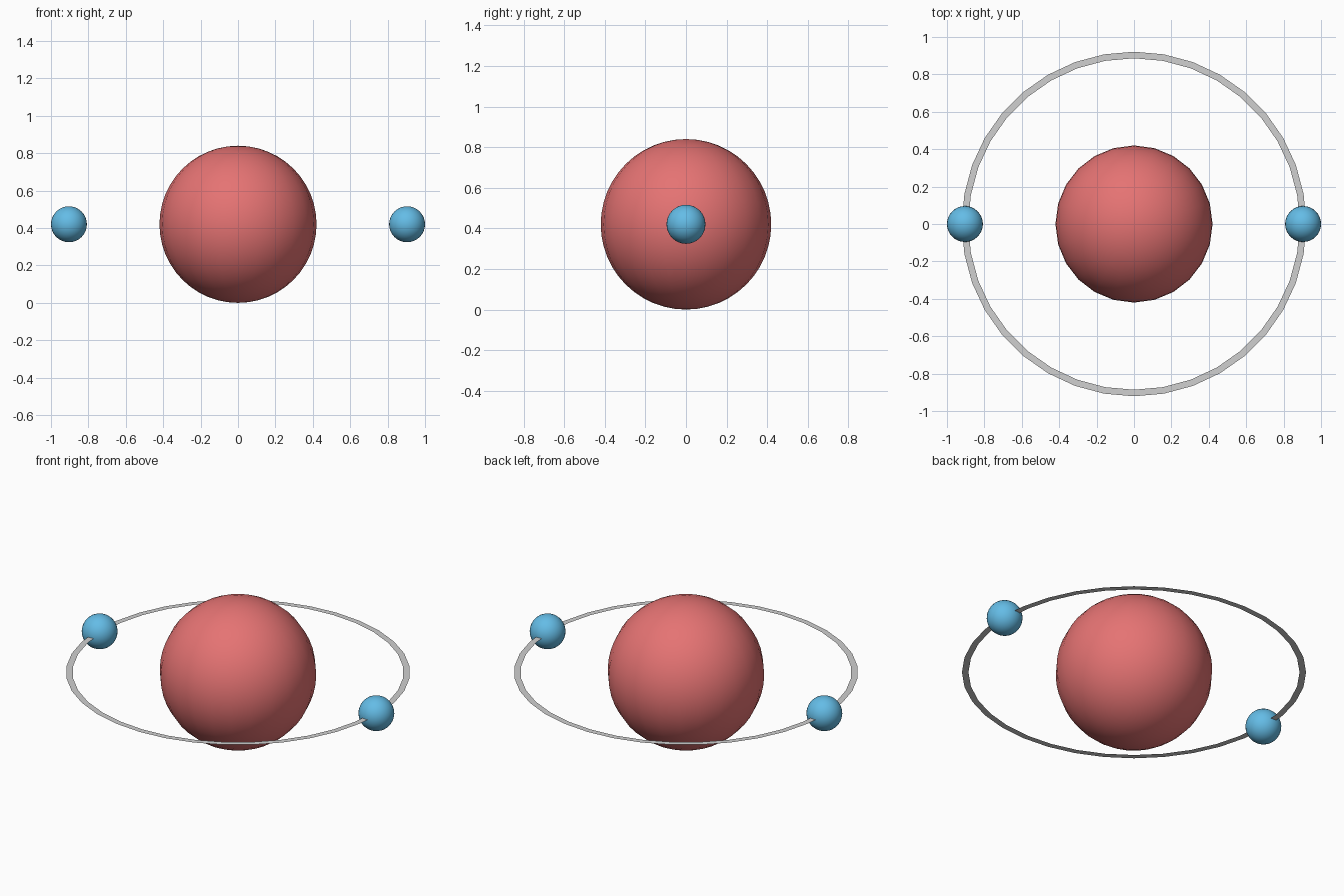
import bpy
import bmesh
from math import cos, sin, tau, radians

if "Cube" in bpy.data.objects:
    bpy.data.objects.remove(bpy.data.objects["Cube"])

CENTRE_Z = 0.42
ORBIT = 0.904


def srgb(*rgb):
    """Convert 0-255 display values to a linear colour."""
    lin = [c / 255 / 12.92 if c < 11 else ((c / 255 + 0.055) / 1.055) ** 2.4 for c in rgb]
    return (*lin, 1.0)


def material(name, colour):
    mat = bpy.data.materials.new(name)
    mat.use_nodes = True
    mat.diffuse_color = colour
    mat.node_tree.nodes["Principled BSDF"].inputs["Base Color"].default_value = colour
    return mat


red = material("coral red", srgb(229, 115, 115))
blue = material("sky blue", srgb(100, 188, 230))
grey = material("light grey", srgb(208, 208, 208))


def ball(name, radius, x, segments, rings, mat):
    bpy.ops.mesh.primitive_uv_sphere_add(
        segments=segments, ring_count=rings, radius=radius, location=(x, 0, CENTRE_Z))
    obj = bpy.context.object
    obj.name = name
    obj.data.materials.append(mat)
    bpy.ops.object.shade_smooth_by_angle(angle=radians(40))
    return obj


def flat_ring(name, inner, outer, sides, mat):
    """Thin flat band of quads, facing up."""
    bm = bmesh.new()
    loops = [[bm.verts.new((r * cos(tau * i / sides), r * sin(tau * i / sides), 0))
              for i in range(sides)] for r in (inner, outer)]
    for i in range(sides):
        j = (i + 1) % sides
        bm.faces.new((loops[0][i], loops[1][i], loops[1][j], loops[0][j]))
    mesh = bpy.data.meshes.new(name)
    bm.to_mesh(mesh)
    bm.free()
    mesh.materials.append(mat)
    obj = bpy.data.objects.new(name, mesh)
    obj.location.z = CENTRE_Z
    bpy.context.collection.objects.link(obj)
    return obj


# Central body
ball("central_sphere", 0.42, 0, 24, 24, red)

# Orbiting bodies on either side
for side, sign in (("left", 1), ("right", -1)):
    ball(side + "_small_sphere", 0.096, sign * ORBIT, 32, 16, blue)

# Orbit path
flat_ring("orbit_ring", 0.886, 0.921, 36, grey)
